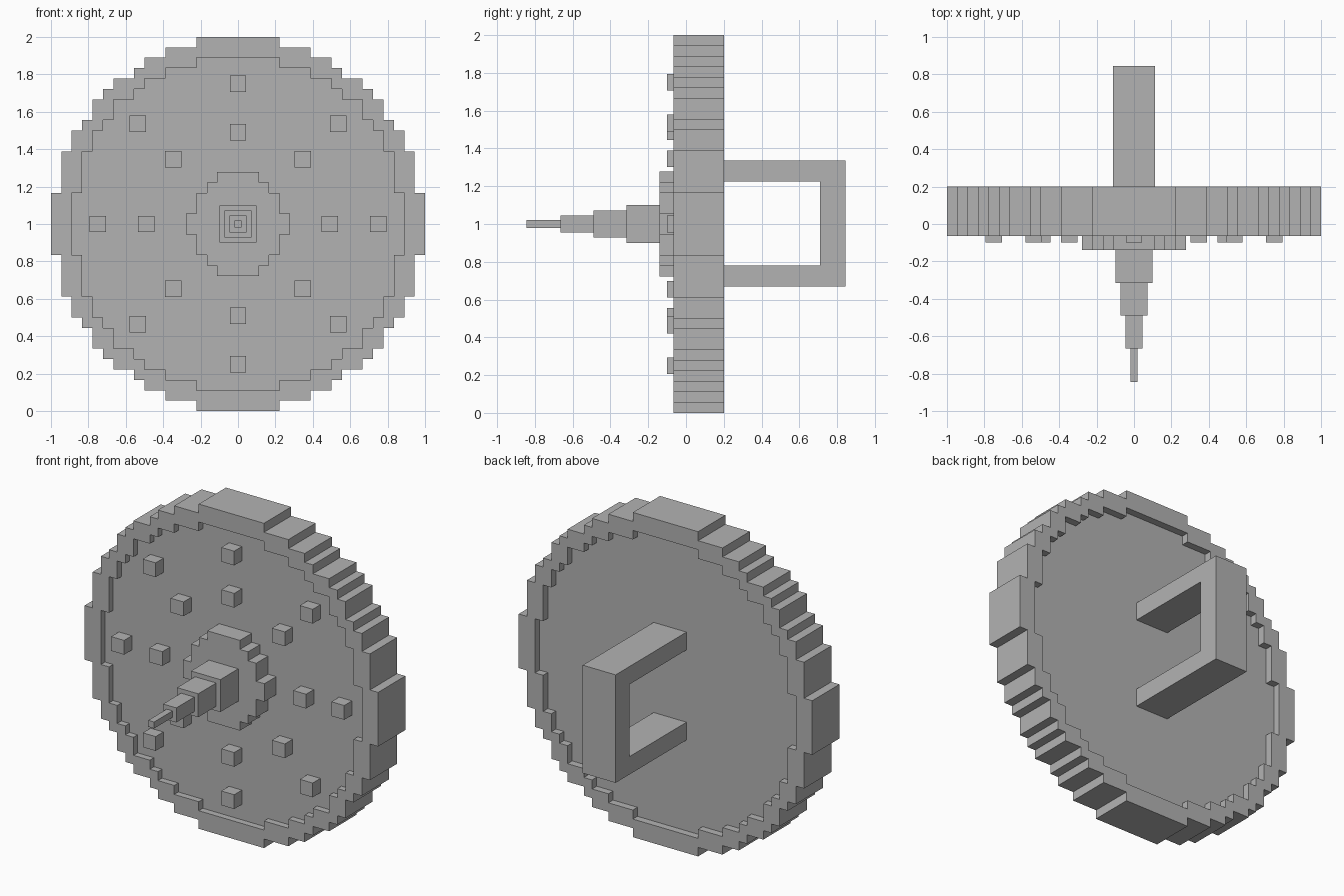
import bpy, bmesh
from mathutils import Vector

cube = bpy.data.objects.get("Cube")
if cube:
    bpy.data.objects.remove(cube, do_unlink=True)

UNIT = 1 / 18   # size of one block step
MID = 1.0       # height of the shield centre

grey = bpy.data.materials.new("plain grey")
grey.use_nodes = True
grey.diffuse_color = (0.45, 0.45, 0.45, 1)
grey.node_tree.nodes["Principled BSDF"].inputs["Base Color"].default_value = (0.45, 0.45, 0.45, 1)


def finish(name, bm):
    bmesh.ops.recalc_face_normals(bm, faces=bm.faces[:])
    mesh = bpy.data.meshes.new(name)
    bm.to_mesh(mesh)
    bm.free()
    mesh.materials.append(grey)
    obj = bpy.data.objects.new(name, mesh)
    bpy.context.collection.objects.link(obj)
    return obj


def box(name, low, high):
    bm = bmesh.new()
    bmesh.ops.create_cube(bm, size=1)
    low, high = Vector(low), Vector(high)
    for v in bm.verts:
        v.co = (low + high) / 2 + v.co * (high - low)
    return finish(name, bm)


def stepped_outline(corners):
    """Closed staircase outline from the outward corners of one quarter."""
    quarter = []
    for i, (x, z) in enumerate(corners):
        quarter.append((x, z))
        if i + 1 < len(corners):
            quarter.append((x, corners[i + 1][1]))
    right = quarter + [(x, -z) for x, z in reversed(quarter)]
    return right + [(-x, z) for x, z in reversed(right)]


def slab(name, outlines, front, back):
    """Extrude one outline, or an outline with a hole, along y."""
    bm = bmesh.new()
    edges = []
    for outline in outlines:
        vs = [bm.verts.new((x * UNIT, front, MID + z * UNIT)) for x, z in outline]
        edges += [bm.edges.new((a, b)) for a, b in zip(vs, vs[1:] + vs[:1])]
    bmesh.ops.triangle_fill(bm, edges=edges, use_beauty=True, normal=(0, -1, 0))
    grown = bmesh.ops.extrude_face_region(bm, geom=bm.faces[:], use_keep_orig=True)
    moved = [g for g in grown["geom"] if isinstance(g, bmesh.types.BMVert)]
    bmesh.ops.translate(bm, verts=moved, vec=(0, back - front, 0))
    return finish(name, bm)


outer = stepped_outline([(4, 18), (7, 17), (9, 16), (10, 15), (12, 14), (13, 13),
                         (14, 12), (15, 10), (16, 9), (17, 7), (18, 3)])
inner = stepped_outline([(4, 16), (7, 15), (9, 14), (10, 13), (12, 12),
                         (13, 10), (14, 9), (15, 7), (16, 3)])
boss = stepped_outline([(2, 5), (3, 4), (4, 3), (5, 1)])

# Shield body
slab("rim", [outer, inner], -0.065, 0.2)
slab("disc", [inner], -0.025, 0.155)
slab("boss", [boss], -0.14, 0.0)

# Stepped spike on the boss
start = -0.1
for i, (half, tip) in enumerate([(0.1, -0.315), (0.072, -0.49), (0.045, -0.665), (0.02, -0.845)]):
    box(f"spike_step_{i + 1}", (-half, tip, MID - half), (half, start, MID + half))
    start = tip

# Two rings of studs
for ring, straight, diagonal in (("outer", 0.75, 0.535), ("inner", 0.49, 0.345)):
    for sx in (-1, 0, 1):
        for sz in (-1, 0, 1):
            if sx == sz == 0:
                continue
            reach = diagonal if sx and sz else straight
            x, z = sx * reach, MID + sz * reach
            box(f"{ring}_stud", (x - 0.044, -0.1, z - 0.044), (x + 0.044, -0.01, z + 0.044))

# Handle on the back
box("handle_grip", (-0.112, 0.71, 0.67), (0.112, 0.845, 1.335))
box("handle_upper_arm", (-0.112, 0.14, 1.225), (0.112, 0.71, 1.335))
box("handle_lower_arm", (-0.112, 0.14, 0.67), (0.112, 0.71, 0.78))
